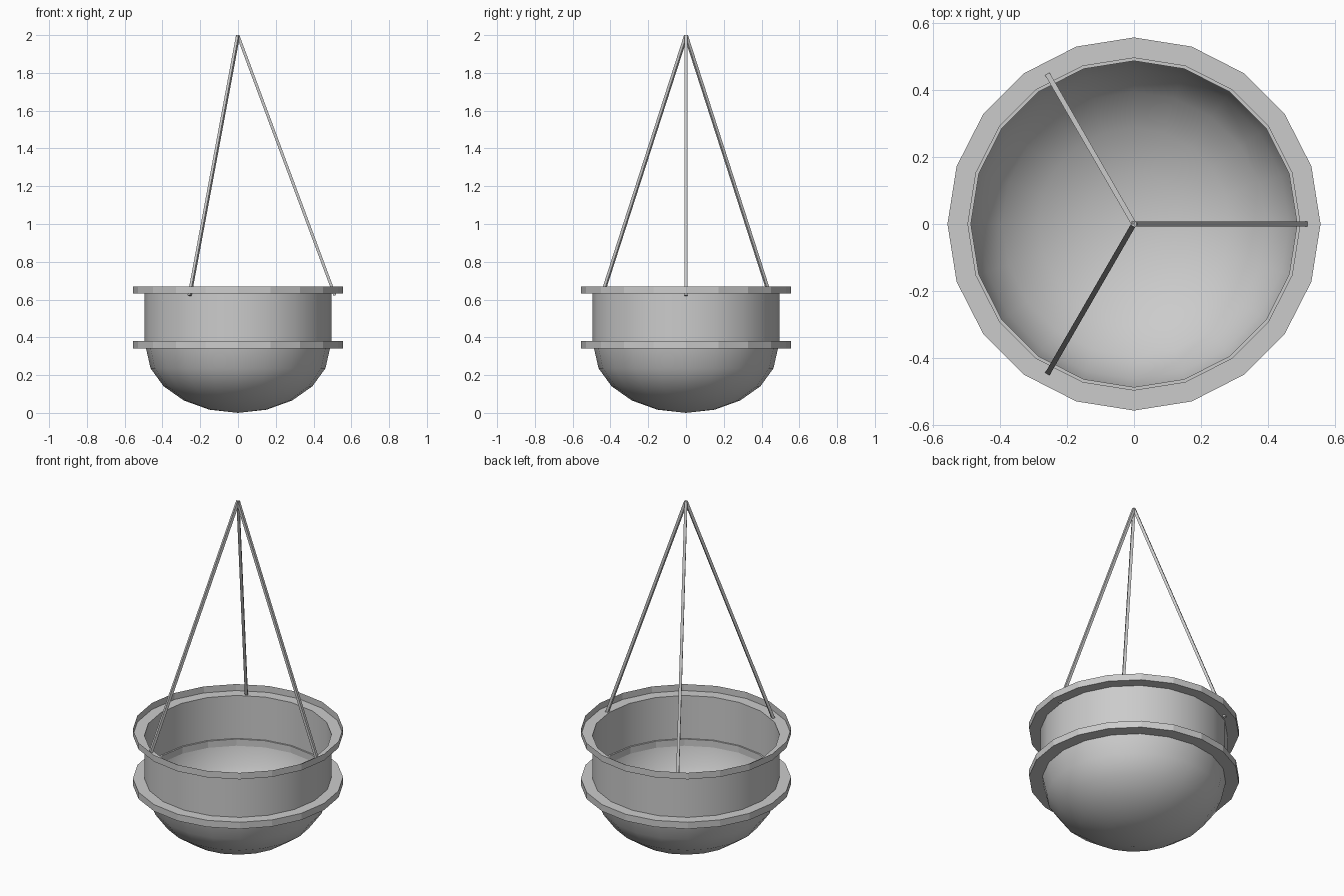
import bpy, bmesh, math
from mathutils import Vector, Matrix

if "Cube" in bpy.data.objects:
    bpy.data.objects.remove(bpy.data.objects["Cube"])

SIDES = 20
R_BOWL, R_WALL, R_RIM = 0.487, 0.496, 0.557
Z_LOW, Z_LEDGE, Z_TRAY, Z_TOP = 0.342, 0.381, 0.632, 0.67


def finish(name, bm, smooth):
    mesh = bpy.data.meshes.new(name)
    bm.to_mesh(mesh)
    bm.free()
    for p in mesh.polygons:
        p.use_smooth = smooth
    obj = bpy.data.objects.new(name, mesh)
    bpy.context.collection.objects.link(obj)
    return obj


def lathe(name, profile, smooth=False, closed=False):
    """Revolve (radius, z) points around z; radius 0 becomes a pole."""
    bm = bmesh.new()
    rings = []
    for r, z in profile:
        if r == 0:
            rings.append([bm.verts.new((0, 0, z))] * SIDES)
        else:
            rings.append([bm.verts.new((r * math.cos(a), r * math.sin(a), z))
                          for a in (2 * math.pi * i / SIDES for i in range(SIDES))])
    if closed:
        rings.append(rings[0])
    for lo, hi in zip(rings, rings[1:]):
        for i in range(SIDES):
            j = (i + 1) % SIDES
            quad = [lo[i], lo[j], hi[j], hi[i]]
            bm.faces.new(list(dict.fromkeys(quad)))
    return finish(name, bm, smooth)


# Bowl: lower half of a slightly flattened sphere
lathe("bowl", [(0, 0)] + [(R_BOWL * math.cos(math.radians(a)),
                           Z_LOW * (1 - math.sin(math.radians(a))))
                          for a in (72, 54, 36, 18, 0)], smooth=True)

# Solid ring around the top of the bowl
lathe("lower_flange", [(R_BOWL, Z_LOW), (R_RIM, Z_LOW),
                       (R_RIM, Z_LEDGE), (R_BOWL, Z_LEDGE)], closed=True)

# Thin upright wall
lathe("side_wall", [(R_WALL, Z_LEDGE), (R_WALL, Z_TRAY)], smooth=True)

# Upper rim: flat shelf with a raised lip, open on top
lathe("upper_rim", [(R_WALL, Z_TRAY), (R_RIM, Z_TRAY), (R_RIM, Z_TOP)])

# Three square hanging rods meeting at the apex
apex = Vector((0, 0, 1.998))
for k in range(3):
    a = 2 * math.pi * k / 3
    foot = Vector((0.513 * math.cos(a), 0.513 * math.sin(a), 0.622))
    d = apex - foot
    bm = bmesh.new()
    bmesh.ops.create_cone(bm, cap_ends=True, segments=4, radius1=0.0108,
                          radius2=0.0108, depth=d.length,
                          matrix=Matrix.Translation((apex + foot) / 2)
                          @ d.to_track_quat('Z', 'Y').to_matrix().to_4x4()
                          @ Matrix.Rotation(math.pi / 4, 4, 'Z'))
    finish(f"hanging_rod_{k + 1}", bm, False)
